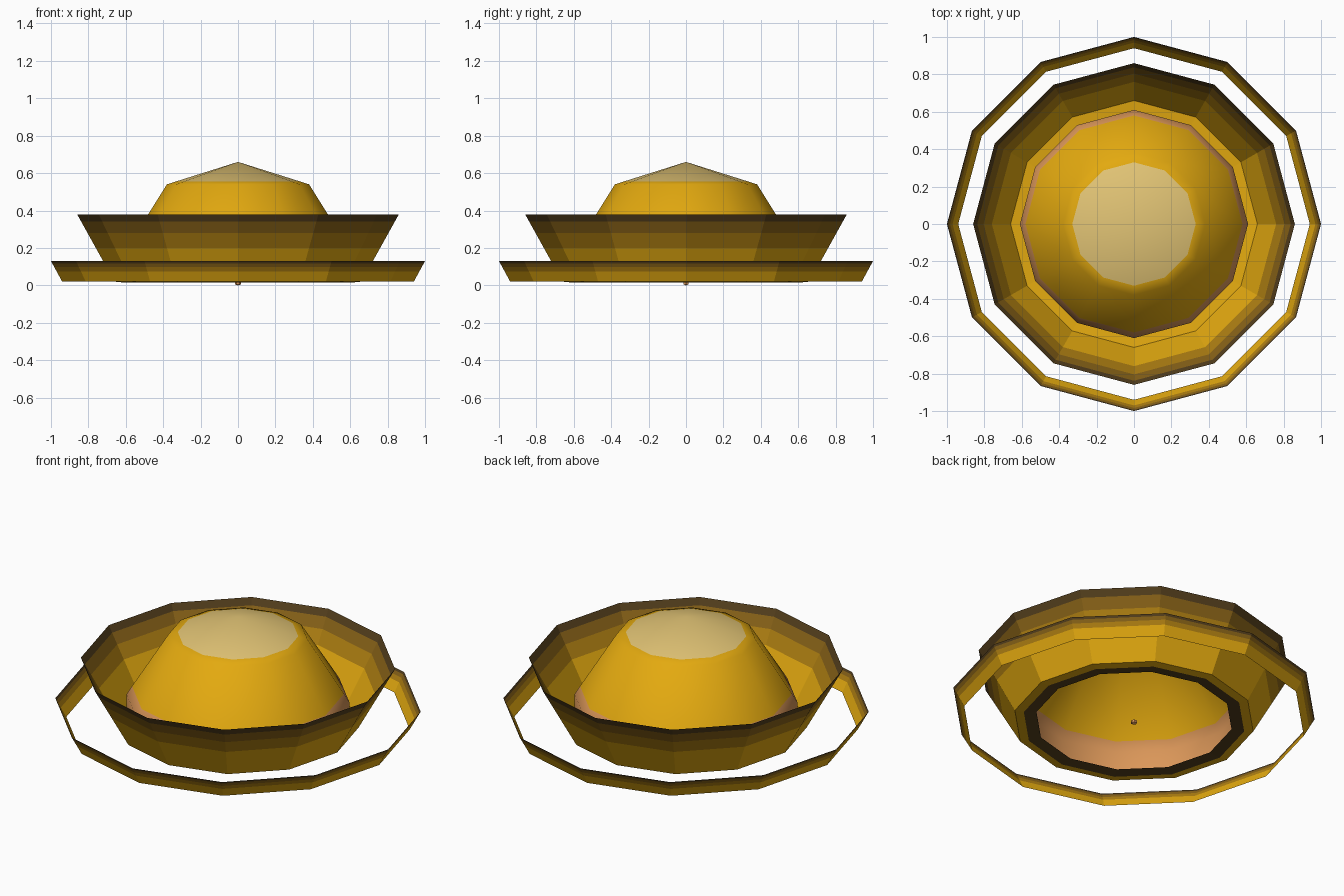
import bpy, bmesh, math

cube = bpy.data.objects.get("Cube")
if cube:
    bpy.data.objects.remove(cube, do_unlink=True)

SIDES = 12


def material(name, rgb):
    m = bpy.data.materials.new(name)
    m.use_nodes = True
    m.diffuse_color = (*rgb, 1)
    bsdf = next(n for n in m.node_tree.nodes if n.type == "BSDF_PRINCIPLED")
    bsdf.inputs["Base Color"].default_value = (*rgb, 1)
    bsdf.inputs["Roughness"].default_value = 0.8
    return m


gold = material("gold", (0.77, 0.40, 0.005))
ochre = material("ochre", (0.43, 0.215, 0.006))
brown = material("brown", (0.25, 0.125, 0.009))
dark_brown = material("dark brown", (0.09, 0.05, 0.012))
pale_gold = material("pale gold", (0.77, 0.56, 0.18))
peach = material("peach", (0.71, 0.31, 0.10))


def lathe(name, profile, colours, sides=SIDES, smooth=False):
    """Turn a bottom-to-top (radius, z) profile; one colour per band."""
    bm = bmesh.new()
    rings = []
    for r, z in profile:
        if r == 0:
            rings.append([bm.verts.new((0, 0, z))] * sides)
        else:
            angles = [math.tau * i / sides for i in range(sides)]
            rings.append([bm.verts.new((r * math.cos(a), r * math.sin(a), z)) for a in angles])
    mats = list(dict.fromkeys(colours))
    for low, high, colour in zip(rings, rings[1:], colours):
        for i in range(sides):
            j = (i + 1) % sides
            corners = dict.fromkeys((low[i], low[j], high[j], high[i]))
            face = bm.faces.new(list(corners))
            face.material_index = mats.index(colour)
            face.smooth = smooth
    mesh = bpy.data.meshes.new(name)
    bm.to_mesh(mesh)
    bm.free()
    for m in mats:
        mesh.materials.append(m)
    obj = bpy.data.objects.new(name, mesh)
    bpy.context.collection.objects.link(obj)
    return obj


def flared_ring(name, bottom, top):
    """Thin flared sheet that darkens in bands toward its rim."""
    profile = [tuple(a + (b - a) * t for a, b in zip(bottom, top))
               for t in (0, 0.5, 0.72, 0.89, 1)]
    return lathe(name, profile, [gold, ochre, brown, dark_brown])


# Flared outer sheets
flared_ring("outer_ring", (0.94, 0.02), (1.0, 0.13))
flared_ring("bowl", (0.66, 0.02), (0.86, 0.38))

# Flat rim joining bowl and dome, open in the middle
lathe("base_rim", [(0.54, 0.022), (0.61, 0.015), (0.66, 0.02)], [dark_brown, gold])

# Smooth hollow dome with a pale cap
lathe("dome",
      [(0.61, 0.02), (0.61, 0.17), (0.58, 0.22), (0.38, 0.54), (0.33, 0.556), (0, 0.66)],
      [peach, peach, gold, gold, pale_gold], smooth=True)

# Tiny stud under the centre
lathe("stud", [(0, 0), (0.016, 0.005), (0.016, 0.02), (0, 0.025)], [peach, peach, peach], sides=6)
